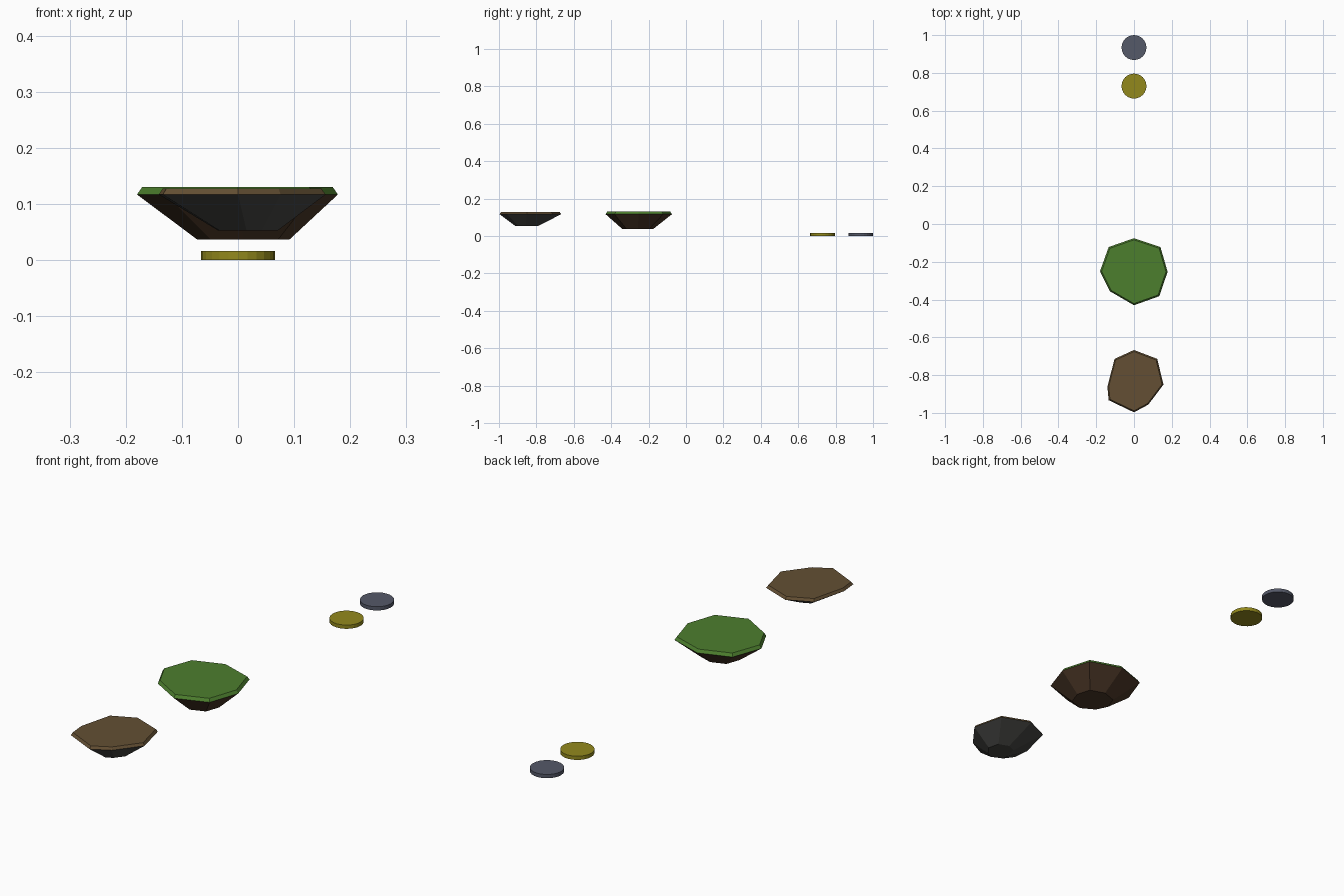
import bpy, bmesh, math

if "Cube" in bpy.data.objects:
    bpy.data.objects.remove(bpy.data.objects["Cube"])


def material(name, rgb):
    m = bpy.data.materials.new(name)
    m.diffuse_color = (*rgb, 1)
    m.use_nodes = True
    m.node_tree.nodes["Principled BSDF"].inputs["Base Color"].default_value = m.diffuse_color
    return m


def loft(name, rings, mat, top_centre=None, bottom_cap=False):
    """Flat-shaded skin through rings listed bottom to top."""
    bm = bmesh.new()
    loops = [[bm.verts.new(p) for p in r] for r in rings]
    n = len(loops[0])
    for lo, hi in zip(loops, loops[1:]):
        for i in range(n):
            j = (i + 1) % n
            bm.faces.new((lo[i], lo[j], hi[j], hi[i]))
    if top_centre:
        c = bm.verts.new(top_centre)
        for i in range(n):
            bm.faces.new((loops[-1][i], loops[-1][(i + 1) % n], c))
    if bottom_cap:
        bm.faces.new(loops[0][::-1])
    mesh = bpy.data.meshes.new(name)
    bm.to_mesh(mesh)
    bm.free()
    mesh.materials.append(mat)
    obj = bpy.data.objects.new(name, mesh)
    bpy.context.collection.objects.link(obj)
    return obj


def island(name, outline, cy, z_bottom, z_rim, z_top, base_scale, base_shift, top_mat, under_mat):
    def ring(scale, z, dx=0, dy=0):
        return [(x * scale + dx, cy + (y - cy) * scale + dy, z) for x, y in outline]
    rim = ring(1, z_rim)
    loft(name + "_top", [rim, ring(0.95, z_top)], top_mat, top_centre=(0, cy, z_top))
    loft(name + "_underside", [ring(base_scale, z_bottom, *base_shift), rim],
         under_mat, bottom_cap=True)


grass = material("grass", (0.073, 0.21, 0.027))
soil = material("soil", (0.07, 0.038, 0.02))
earth = material("earth", (0.125, 0.078, 0.033))
stone = material("stone", (0.058, 0.058, 0.053))
yellow = material("yellow", (0.29, 0.25, 0.012))
slate = material("slate", (0.09, 0.10, 0.14))

# Floating islands: irregular octagons, counter-clockwise from the right
green_outline = [(0.178, -0.253), (0.14, -0.122), (0, -0.075), (-0.134, -0.122),
                 (-0.18, -0.25), (-0.128, -0.356), (0, -0.43), (0.134, -0.382)]
brown_outline = [(0.156, -0.85), (0.123, -0.714), (0, -0.667), (-0.103, -0.714),
                 (-0.141, -0.862), (-0.134, -0.933), (0, -0.997), (0.076, -0.956)]
island("grass_island", green_outline, -0.253, 0.037, 0.117, 0.13,
       0.46, (0.01, -0.005), grass, soil)
island("earth_island", brown_outline, -0.835, 0.053, 0.117, 0.128,
       0.36, (0.015, -0.018), earth, stone)

# Round pads
for name, y, mat in (("yellow_pad", 0.73, yellow), ("slate_pad", 0.934, slate)):
    bpy.ops.mesh.primitive_cylinder_add(vertices=24, radius=0.066, depth=0.016,
                                        location=(0, y, 0.008))
    pad = bpy.context.object
    pad.name = name
    pad.data.materials.append(mat)
